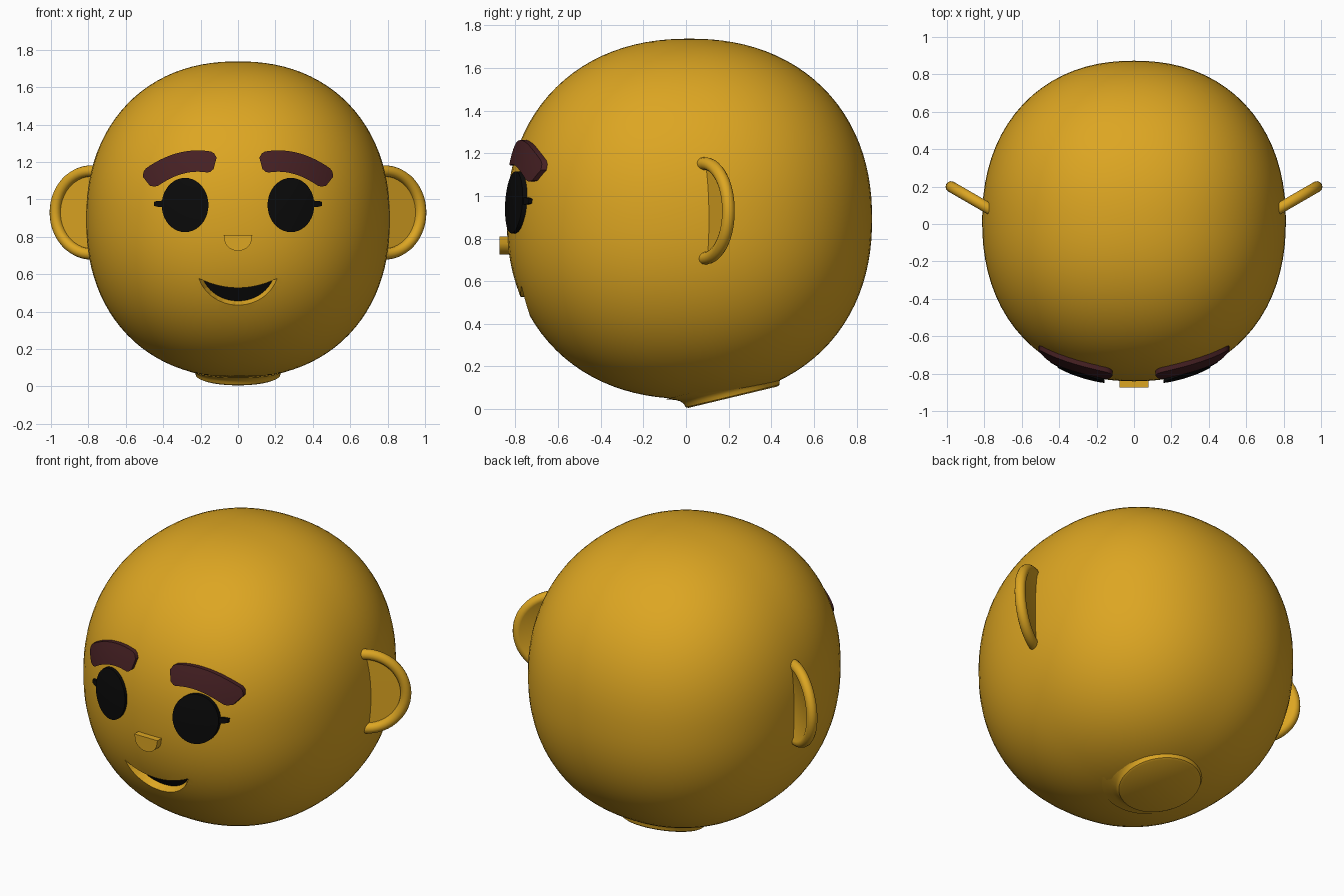
import bpy, bmesh, math
from mathutils import Vector

if "Cube" in bpy.data.objects:
    bpy.data.objects.remove(bpy.data.objects["Cube"])

CY, CZ = 0.016, 0.893           # head centre
RX, RY, RZ, P = 0.812, 0.857, 0.845, 2.2


def material(name, rgb):
    m = bpy.data.materials.new(name)
    m.diffuse_color = (*rgb, 1)
    m.use_nodes = True
    m.node_tree.nodes["Principled BSDF"].inputs["Base Color"].default_value = m.diffuse_color
    return m


SKIN = material("golden_skin", (0.72, 0.38, 0.016))
BROW = material("dark_brown", (0.061, 0.0145, 0.017))
BLACK = material("black", (0.003, 0.003, 0.003))


def finish(name, bm, *mats):
    bmesh.ops.remove_doubles(bm, verts=bm.verts, dist=1e-5)
    bmesh.ops.recalc_face_normals(bm, faces=bm.faces)
    me = bpy.data.meshes.new(name)
    bm.to_mesh(me)
    bm.free()
    ob = bpy.data.objects.new(name, me)
    bpy.context.collection.objects.link(ob)
    for m in mats:
        me.materials.append(m)
    return ob


def smooth(ob, angle=35):
    bpy.ops.object.select_all(action='DESELECT')
    ob.select_set(True)
    bpy.context.view_layer.objects.active = ob
    bpy.ops.object.shade_smooth_by_angle(angle=math.radians(angle))


def face_y(x, z):
    """Depth of the front of the head at x, z."""
    k = 1 - abs(x / RX) ** P - abs((z - CZ) / RZ) ** P
    return CY - RY * max(k, 0) ** (1 / P)


def plate(name, fn, nu, nv, lift, mat):
    """Raised patch following the face; fn maps u, v in 0..1 to x, z."""
    bm = bmesh.new()
    g = []
    for i in range(nu + 1):
        pts = [fn(i / nu, j / nv) for j in range(nv + 1)]
        g.append([bm.verts.new((x, face_y(x, z) - lift, z)) for x, z in pts])
    for i in range(nu):
        for j in range(nv):
            bm.faces.new((g[i][j], g[i + 1][j], g[i + 1][j + 1], g[i][j + 1]))
    bmesh.ops.remove_doubles(bm, verts=bm.verts, dist=1e-5)
    r = bmesh.ops.extrude_face_region(bm, geom=bm.faces[:], use_keep_orig=True)
    for v in r["geom"]:
        if isinstance(v, bmesh.types.BMVert):
            v.co.y += lift + 0.02
    ob = finish(name, bm, mat)
    smooth(ob)
    return ob


def lathe(name, profile, origin, axis, start, a0, a1, steps):
    """Turn (radius, height) points about an axis."""
    o, n, d = Vector(origin), Vector(axis).normalized(), Vector(start).normalized()
    e = n.cross(d)
    bm = bmesh.new()
    rings = []
    for i in range(steps + 1):
        a = math.radians(a0 + (a1 - a0) * i / steps)
        q = d * math.cos(a) + e * math.sin(a)
        rings.append([bm.verts.new(o + q * r + n * t) for r, t in profile])
    for A, B in zip(rings, rings[1:]):
        for j in range(len(profile) - 1):
            bm.faces.new((A[j], B[j], B[j + 1], A[j + 1]))
    ob = finish(name, bm, SKIN)
    smooth(ob)
    return ob


# Head: a slightly squared ellipsoid
bm = bmesh.new()
bmesh.ops.create_uvsphere(bm, u_segments=80, v_segments=52, radius=1)
for v in bm.verts:
    k = sum(abs(c) ** P for c in v.co) ** (-1 / P)
    v.co = (v.co.x * k * RX, CY + v.co.y * k * RY, CZ + v.co.z * k * RZ)
head = finish("head", bm, SKIN, BLACK)

# Mouth cutter: crescent with a sloping lower lip and a black floor
N = 28
bm = bmesh.new()
layers = []
for depth, w, base, top in ((-0.06, 0.21, 0.435, 0.527),
                            (0.002, 0.21, 0.435, 0.527),
                            (0.05, 0.188, 0.457, 0.527)):
    ring = []
    for i in range(N + 1):
        u = 2 * i / N - 1
        x, end = w * u, 0.578
        zt = top + (end - top) * u * u
        zb = base + (end - base) * (1 - math.sqrt(max(0, 1 - u * u * 0.9)))\
            / (1 - math.sqrt(0.1))
        ring.append([bm.verts.new((x, face_y(x, z) + depth, z)) for z in (zt, zb)])
    layers.append(ring)
for A, B in zip(layers, layers[1:]):
    for i in range(N):
        for k in (0, 1):
            bm.faces.new((A[i][k], A[i + 1][k], B[i + 1][k], B[i][k]))
for ring, idx in ((layers[0], 0), (layers[-1], 1)):
    for a, b in zip(ring, ring[1:]):
        bm.faces.new((a[0], b[0], b[1], a[1])).material_index = idx
cutter = finish("mouth_cutter", bm, SKIN, BLACK)
cutter.hide_render = True
mod = head.modifiers.new("mouth", 'BOOLEAN')
mod.operation, mod.solver, mod.object = 'DIFFERENCE', 'EXACT', cutter
smooth(head)
bpy.ops.object.modifier_apply(modifier=mod.name)
bpy.data.objects.remove(cutter)
smooth(head)

# Neck stub: tilted disc flaring into the head
tilt = math.radians(13.5)
lathe("neck", [(0, 0), (0.215, 0), (0.226, 0.006), (0.231, 0.022),
               (0.242, 0.037), (0.265, 0.05), (0.31, 0.065)],
      (0, 0.22, 0.056), (0, -math.sin(tilt), math.cos(tilt)), (1, 0, 0), 0, 360, 48)

# Nose: flat half-round block
bm = bmesh.new()
pts = [(-0.077, 0.81), (0.077, 0.81)]
pts += [(0.073 * math.cos(a), 0.79 - 0.065 * math.sin(a))
        for a in (math.pi * i / 16 for i in range(17))]
f = bm.faces.new([bm.verts.new((x, -0.875, z)) for x, z in pts])
r = bmesh.ops.extrude_face_region(bm, geom=[f], use_keep_orig=True)
for v in r["geom"]:
    if isinstance(v, bmesh.types.BMVert):
        v.co.y += 0.07
smooth(finish("nose", bm, SKIN))

# Ear section: thin back plate with a round rim
ear = [(0, -0.022)]
for i in range(13):
    a = math.radians(-133 + 323 * i / 12)
    ear.append((0.222 + 0.03 * math.cos(a), 0.03 * math.sin(a)))
ear.append((0, -0.005))


def brow_shape(s):
    # arched band with rounded ends
    def fn(u, v):
        e = abs(2 * u - 1)
        t = -0.05 + 1.05 * u
        cx = 0.14 + 0.35 * t
        cz = 1.197 + 0.075 * t - 0.175 * t * t
        slope = (0.075 - 0.35 * t) / 0.35
        h = 0.057 * (1 - max(0, (e - 0.8) / 0.2) ** 2.5 * 0.45) * (2 * v - 1)
        L = math.hypot(1, slope)
        return s * (cx - h * slope / L), cz + h / L
    return fn


def eye_shape(s):
    def fn(u, v):
        a = 2 * math.pi * u
        return s * (0.283 + 0.125 * v * math.cos(a)), 0.97 + 0.145 * v * math.sin(a)
    return fn


def lash_shape(s):
    def fn(u, v):
        h = 0.017 * (1 - 0.4 * u ** 4)
        return s * (0.385 + 0.065 * u), 0.976 + h * (2 * v - 1)
    return fn


# Paired parts
for s, side in ((1, "right"), (-1, "left")):
    plate(side + "_eye", eye_shape(s), 40, 5, 0.02, BLACK)
    plate(side + "_eyelash", lash_shape(s), 5, 2, 0.015, BLACK)
    plate(side + "_eyebrow", brow_shape(s), 24, 4, 0.025, BROW)
    lathe(side + "_ear", ear, (s * 0.785, 0.088, 0.93), (s * 0.5, -0.866, 0),
          (s * 0.866, 0.5, 0), -105, 105, 32)
